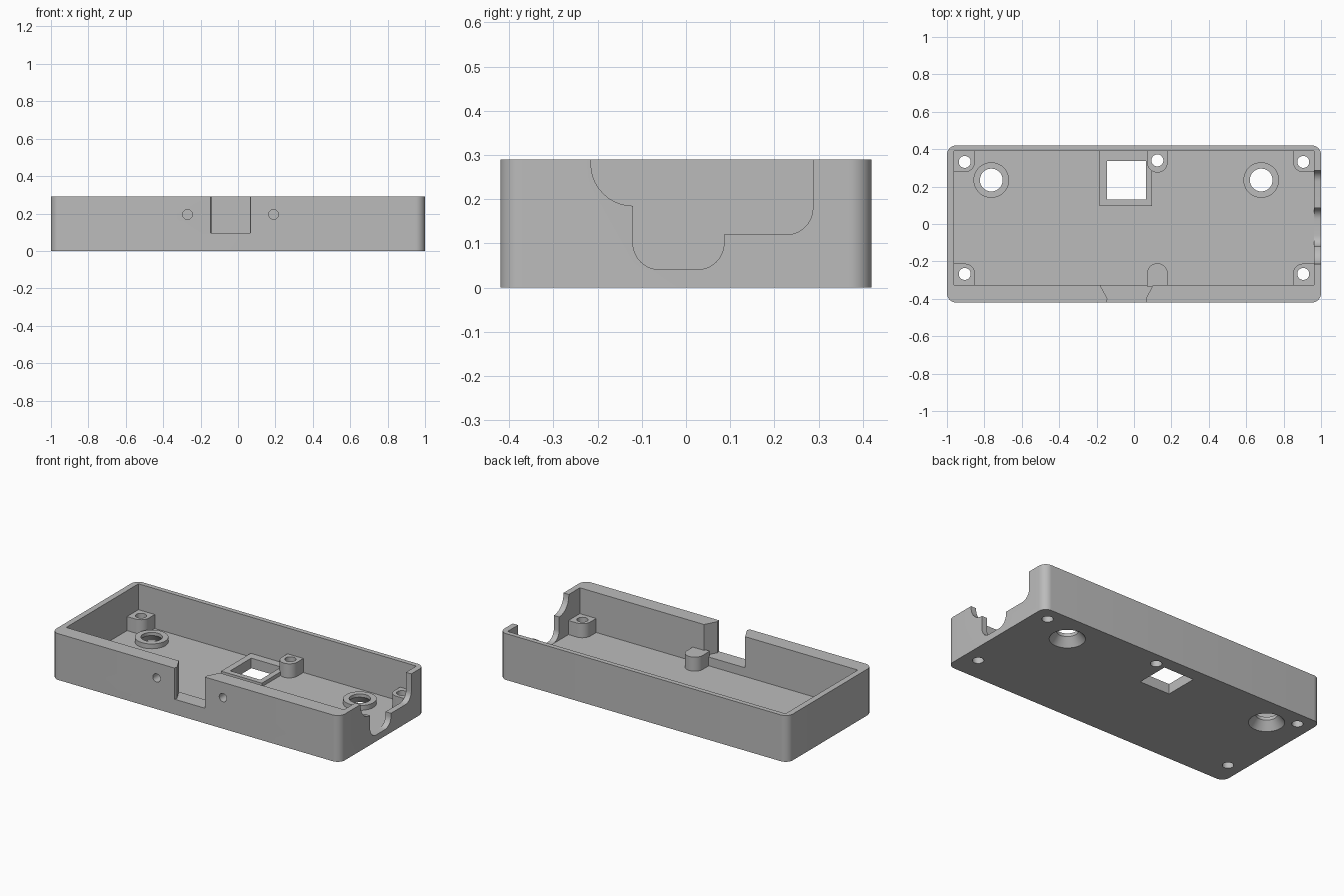
import bpy, bmesh, math
from mathutils import Vector, Matrix

if "Cube" in bpy.data.objects:
    bpy.data.objects.remove(bpy.data.objects["Cube"])

grey = bpy.data.materials.new("plain grey")
grey.use_nodes = True
grey.diffuse_color = (0.5, 0.5, 0.5, 1)
grey.node_tree.nodes["Principled BSDF"].inputs["Base Color"].default_value = (0.5, 0.5, 0.5, 1)

FLOOR, TOP, EPS = 0.04, 0.29, 0.01
SIDE_X, IN_BACK, IN_FRONT = 0.963, 0.39, -0.325

# Axis maps turning a flat profile and its depth into x, y, z
UP = Matrix.Identity(4)
ALONG_X = Matrix(((0, 0, 1, 0), (1, 0, 0, 0), (0, 1, 0, 0), (0, 0, 0, 1)))


def rounded(corners, steps=10):
    """Outline from (x, y, radius); rounded corners are right angles."""
    out = []
    for i, (x, y, r) in enumerate(corners):
        p = Vector((x, y))
        if r == 0:
            out.append(p)
            continue
        u = (Vector(corners[i - 1][:2]) - p).normalized()
        v = (Vector(corners[(i + 1) % len(corners)][:2]) - p).normalized()
        for k in range(steps + 1):
            t = math.pi / 2 * k / steps
            out.append(p + (u + v) * r - v * r * math.cos(t) - u * r * math.sin(t))
    return out


def box_outline(x0, x1, y0, y1, radii=(0, 0, 0, 0)):
    corners = zip((x0, x1, x1, x0), (y0, y0, y1, y1), radii)
    return rounded(list(corners))


def finish(name, bm):
    bmesh.ops.recalc_face_normals(bm, faces=bm.faces)
    mesh = bpy.data.meshes.new(name)
    bm.to_mesh(mesh)
    bm.free()
    mesh.materials.append(grey)
    obj = bpy.data.objects.new(name, mesh)
    bpy.context.collection.objects.link(obj)
    return obj


def prism(name, outline, low, high, axes=UP):
    bm = bmesh.new()
    base = bm.faces.new([bm.verts.new((p.x, p.y, low)) for p in outline])
    bmesh.ops.remove_doubles(bm, verts=bm.verts, dist=0.0005)
    moved = bmesh.ops.extrude_face_region(bm, geom=list(bm.faces), use_keep_orig=True)["geom"]
    bmesh.ops.translate(bm, vec=(0, 0, high - low),
                        verts=[g for g in moved if isinstance(g, bmesh.types.BMVert)])
    bm.transform(axes)
    return finish(name, bm)


def cone(name, centre, depth, r_low, r_high, rotation=UP):
    bm = bmesh.new()
    bmesh.ops.create_cone(bm, cap_ends=True, segments=40, radius1=r_low,
                          radius2=r_high, depth=depth,
                          matrix=Matrix.Translation(centre) @ rotation)
    return finish(name, bm)


def carve(obj, cutters):
    for cutter in cutters:
        cutter.hide_render = True
        mod = obj.modifiers.new("cut", "BOOLEAN")
        mod.operation, mod.solver, mod.object = "DIFFERENCE", "EXACT", cutter
    graph = bpy.context.evaluated_depsgraph_get()
    mesh = bpy.data.meshes.new_from_object(obj.evaluated_get(graph))
    obj.modifiers.clear()
    obj.data = mesh
    mesh.shade_smooth()
    mesh.set_sharp_from_angle(angle=math.radians(30))


# Tray body and its inner pocket
tray = prism("tray", box_outline(-1, 1, -0.42, 0.42, (0.05,) * 4), 0, TOP)
cuts = [prism("pocket", box_outline(-SIDE_X, SIDE_X, IN_FRONT, IN_BACK), FLOOR, 0.4)]

# Tapered front notch
notch = [(-0.185, -0.32, 0), (-0.142, -0.4, 0), (-0.15, -0.43, 0),
         (0.067, -0.43, 0), (0.063, -0.4, 0), (0.105, -0.32, 0)]
cuts.append(prism("notch", rounded(notch), 0.095, 0.4))

# Stepped cable opening in the left end wall
opening = [(-0.215, 0.4, 0), (-0.215, 0.185, 0.095), (-0.12, 0.185, 0),
           (-0.12, 0.041, 0.06), (0.086, 0.041, 0.06), (0.086, 0.12, 0),
           (0.287, 0.12, 0.06), (0.287, 0.4, 0)]
cuts.append(prism("cable_opening", rounded(opening), 0.955, 1.05, ALONG_X))

# Blind holes in the front face
for x in (-0.27, 0.19):
    cuts.append(cone("front_hole", (x, -0.41, 0.195), 0.1, 0.026, 0.026,
                     Matrix.Rotation(math.pi / 2, 4, "X")))

# Screw posts, merging into the walls
parts = []
R, POST_TOP = 0.055, 0.128
drills = []
for side, x in (("right", -0.905), ("left", 0.905)):
    for end, y in (("front", -0.267), ("back", 0.332)):
        sx, sy = math.copysign(1, x), math.copysign(1, y)
        wall_y = (IN_BACK if y > 0 else IN_FRONT) + sy * EPS
        wall_x = sx * (SIDE_X + EPS)
        shape = [(wall_x, wall_y, 0), (x - sx * R, wall_y, 0),
                 (x - sx * R, y - sy * R, R), (wall_x, y - sy * R, 0)]
        parts.append(prism(f"{end}_{side}_post", rounded(shape), FLOOR - EPS, POST_TOP))
        drills.append((x, y))
parts.append(prism("back_middle_post",
                   box_outline(0.07, 0.18, 0.275, IN_BACK + EPS, (R, R, 0, 0)),
                   FLOOR - EPS, POST_TOP))
drills.append((0.125, 0.34))
parts.append(prism("front_middle_post",
                   box_outline(0.07, 0.18, IN_FRONT - EPS, -0.21, (0, 0, R, R)),
                   FLOOR - EPS, POST_TOP))

# Raised square frame around the window
parts.append(prism("window_frame", box_outline(-0.185, 0.097, 0.097, IN_BACK + EPS),
                   FLOOR - EPS, 0.063))
through = [prism("window", box_outline(-0.145, 0.063, 0.13, 0.338), -0.1, 0.3)]

# Raised rings with countersunk holes
for side, x in (("right", -0.763), ("left", 0.68)):
    parts.append(cone(f"{side}_ring", (x, 0.235, 0.05), 0.04, 0.095, 0.095))
    through.append(cone("bore", (x, 0.235, 0.1), 0.12, 0.061, 0.061))
    through.append(cone("countersink", (x, 0.235, 0.02), 0.06, 0.109, 0.061))

through += [cone("screw_hole", (x, y, 0.1), 0.3, 0.032, 0.032) for x, y in drills]

# Cut everything, then drop the cutters
carve(tray, cuts + through)
for part in parts:
    carve(part, through)
for cutter in cuts + through:
    bpy.data.objects.remove(cutter)
